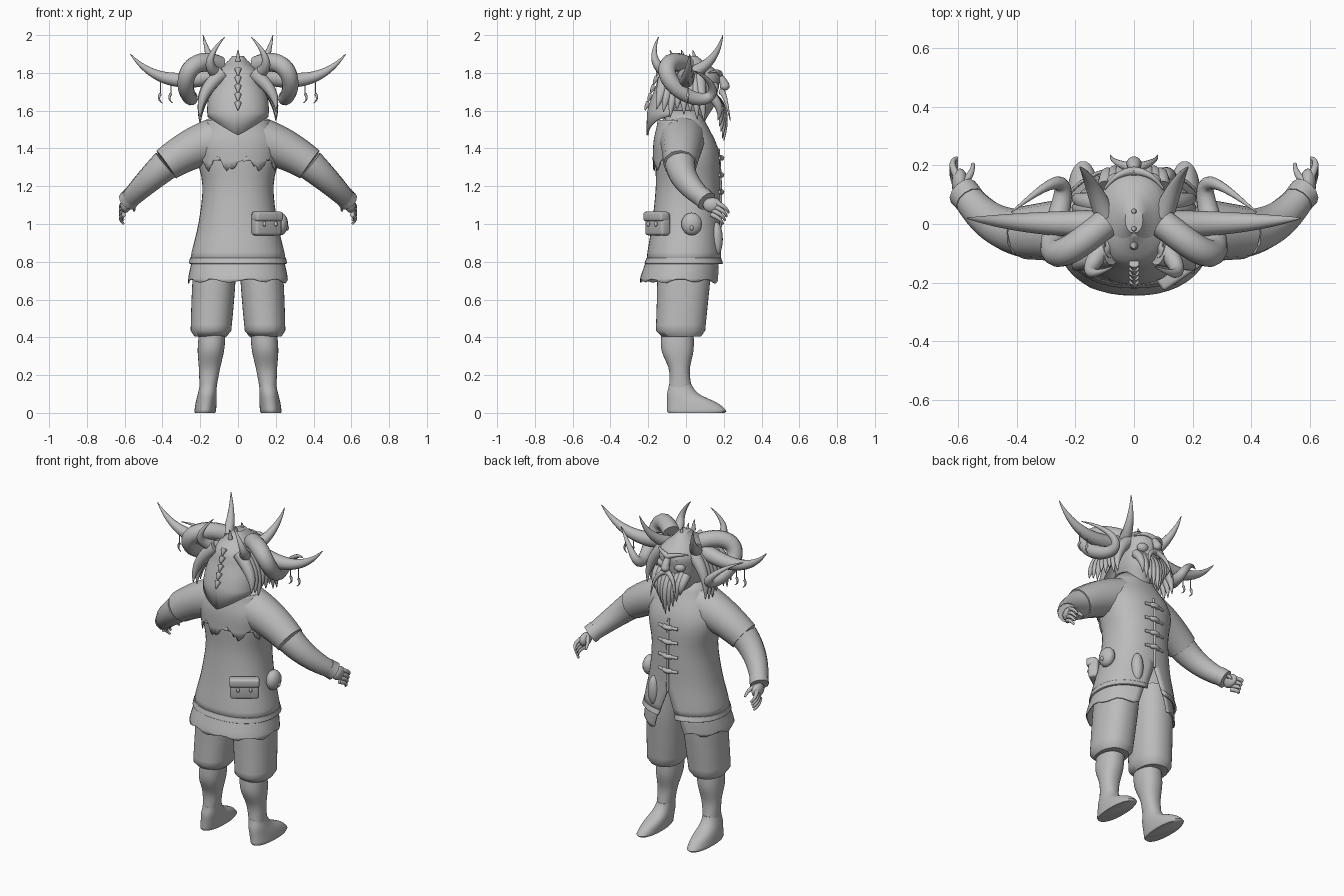
import bpy, bmesh, math, random
from mathutils import Vector

random.seed(4)
if "Cube" in bpy.data.objects:
    bpy.data.objects.remove(bpy.data.objects["Cube"], do_unlink=True)

shade = (.5, .5, .5, 1)
grey = bpy.data.materials.new("plain grey")
grey.use_nodes = True
grey.diffuse_color = shade
grey.node_tree.nodes["Principled BSDF"].inputs["Base Color"].default_value = shade


def finish(ob):
    ob.data.materials.clear()
    ob.data.materials.append(grey)
    ob.data.shade_smooth()
    ob.data.set_sharp_from_angle(angle=math.radians(50))
    return ob


def from_bmesh(name, bm):
    bmesh.ops.recalc_face_normals(bm, faces=bm.faces)
    mesh = bpy.data.meshes.new(name)
    bm.to_mesh(mesh)
    bm.free()
    ob = bpy.data.objects.new(name, mesh)
    bpy.context.collection.objects.link(ob)
    return finish(ob)


def mix(pair, t):
    return pair[0] + (pair[1] - pair[0]) * t


def spline(values, t):
    """Smooth curve through evenly spaced values."""
    last = len(values) - 1
    i = min(int(t * last), last - 1)
    u = t * last - i
    a, b, c, d = (values[min(max(k, 0), last)] for k in range(i - 1, i + 3))
    ease = u * u * (3 - 2 * u)
    return mix((b, c), ease) + u * (1 - u) * ((1 - u) * (c - a) - u * (d - b)) / 2


def rounded(value):
    """Slightly boxy version of a sine or cosine."""
    return math.copysign(abs(value) ** .9, value)


def loft(name, heights, width, back, front, centre=(0, 0), gap=(0, 0),
         side=1, hem=None, tuck=1, thick=0):
    """Stack of oval rings; a gap angle leaves them open at the front."""
    bm = bmesh.new()
    rings, steps, segs = [], 16, 40
    for n in range(steps + 1):
        t = n / steps
        scale = 1 if n else tuck
        half, rear, fore = (spline(v, t) * scale for v in (width, back, front))
        opening = max(mix(gap, t), 0)
        ring = []
        for k in range(segs + 1):
            turn = opening + 2 * (math.pi - opening) * k / segs
            x = mix(centre, t) + half * rounded(math.sin(turn))
            y = (fore - rear) / 2 + (fore + rear) / 2 * rounded(math.cos(turn))
            drop = hem(turn) if hem and not n else 0
            ring.append(bm.verts.new((side * x, y, mix(heights, t) + drop)))
        rings.append(ring)
    for low, high in zip(rings, rings[1:]):
        for k in range(segs):
            bm.faces.new((low[k], low[k + 1], high[k + 1], high[k]))
    if not thick:
        for ring in (rings[0], rings[-1]):
            bm.faces.new(ring[:-1])
    bmesh.ops.remove_doubles(bm, verts=bm.verts, dist=.0003)
    ob = from_bmesh(name, bm)
    if thick:
        ob.modifiers.new("cloth thickness", "SOLIDIFY").thickness = thick


def arc(start, pull, end):
    """Curved path from start to end, drawn towards the pull point."""
    a, b, c = Vector(start), Vector(pull), Vector(end)
    return lambda t: a.lerp(b, t).lerp(b.lerp(c, t), t)


def taper(start, end=.002, power=1):
    return lambda t: mix((start, end), t ** power)


def tube(name, path, radius, side=1, steps=20):
    curve = bpy.data.curves.new(name, "CURVE")
    curve.dimensions = "3D"
    curve.bevel_depth = 1
    curve.bevel_resolution = 4
    curve.use_fill_caps = True
    line = curve.splines.new("POLY")
    line.points.add(steps)
    for k, point in enumerate(line.points):
        x, y, z = path(k / steps)
        point.co = (side * x, y, z, 1)
        point.radius = radius(k / steps)
    ob = bpy.data.objects.new(name, curve)
    bpy.context.collection.objects.link(ob)
    bpy.ops.object.select_all(action="DESELECT")
    bpy.context.view_layer.objects.active = ob
    ob.select_set(True)
    bpy.ops.object.convert(target="MESH")
    finish(bpy.context.view_layer.objects.active)


def ball(name, place, size, side=1):
    bm = bmesh.new()
    bmesh.ops.create_uvsphere(bm, u_segments=16, v_segments=10, radius=1)
    ob = from_bmesh(name, bm)
    ob.location, ob.scale = place, size
    ob.location.x *= side


def box(name, place, size):
    bm = bmesh.new()
    bmesh.ops.create_cube(bm, size=1)
    bmesh.ops.scale(bm, vec=size, verts=bm.verts)
    bmesh.ops.bevel(bm, geom=bm.edges[:], offset=min(size) / 4, segments=3,
                    profile=.5, affect="EDGES")
    ob = from_bmesh(name, bm)
    ob.location, ob.rotation_euler.z = place, .6


def ragged(depth):
    return lambda turn: depth * (math.sin(9 * turn) + random.uniform(-.4, .4))


def hood_point(turn):
    return -.1 * (1 - abs(math.sin(turn)))


def curl(t):
    """Path of a horn that winds once round and flicks outwards."""
    turn = 2 * math.pi * t
    return (.1 + .32 * t + .08 * math.sin(turn), .04 * t - .11 * math.sin(turn),
            1.75 + .11 * (1 - t / 3) * math.cos(turn - .6))


# Coat, underskirt and torn shoulder mantle
loft("coat", (.8, 1.6), [.255, .21, .188, .215, .115], [.21, .18, .16, .16, .1],
     [.19, .18, .18, .17, .08], gap=(.2, -.8), thick=.012)
loft("coat_hem", (.79, .82), [.26, .255], [.22, .21], [.2, .19], gap=(.2, .17), thick=.012)
loft("underskirt", (.7, .86), [.265, .25, .23], [.245, .22, .19], [.18, .18, .17],
     gap=(.35, .2), hem=ragged(.012), thick=.006)
loft("torn_mantle", (1.32, 1.55), [.21, .22, .17], [.175, .172, .15], [.15, .14, .1],
     gap=(1.9, 1.7), hem=ragged(.035), thick=.005)
tube("coat_seam", arc((0, .18, .95), (0, .19, 1.2), (0, .17, 1.4)), taper(.008, .008))
for row in range(4):
    height = 1.08 + .09 * row
    for part, reach, thick in (("toggle_loop", .065, .009), ("toggle_peg", .025, .014)):
        y = .165 + thick
        tube(part, arc((-reach, y, height), (0, y + .02, height), (reach, y, height)),
             taper(thick, thick))

# Belt pouches
box("back_pouch", (.15, -.15, 1), (.165, .06, .12))
box("back_pouch_flap", (.155, -.158, 1.04), (.17, .06, .05))
for n in (-1, 1):
    ball("pouch_button", (.17 + .03 * n, -.18 + .02 * n, 1), (.009, .009, .014))
ball("side_pouch", (.225, .03, 1), (.04, .055, .06))
ball("side_pouch_knot", (.26, .03, .98), (.01, .01, .014))
ball("front_pouch", (.11, .16, .92), (.035, .035, .09))

shoulder, elbow, wrist = (.1, -.02, 1.445), (.38, -.03, 1.315), (.575, .1, 1.13)
for side, tag in ((1, "left_"), (-1, "right_")):
    # Arms and hands
    tube(tag + "upper_sleeve", arc(shoulder, (.24, -.02, 1.415), elbow), taper(.125, .09), side)
    tube(tag + "lower_sleeve", arc(elbow, (.49, -.02, 1.22), wrist), taper(.083, .05), side)
    tube(tag + "cuff", arc((.56, .08, 1.15), wrist, (.585, .11, 1.12)), taper(.053, .055), side)
    ball(tag + "palm", (.595, .14, 1.1), (.028, .05, .04), side)
    for n in range(4):
        y, z = .165 - .01 * n, 1.11 - .02 * n
        tube(tag + "finger", arc((.605, y, z), (.635, y + .05, z - .02), (.605, y + .06, z - .05)),
             taper(.014, .006), side)
    tube(tag + "thumb", arc((.585, .14, 1.12), (.55, .17, 1.11), (.55, .205, 1.07)),
         taper(.016, .006), side)

    # Breeches, stockings and feet
    loft(tag + "breeches", (.405, .9), [.107, .112, .114, .11], [.16, .155, .15, .13],
         [.1, .115, .13, .13], centre=(.145, .115), side=side, tuck=.8)
    loft(tag + "stocking", (.12, .44), [.045, .055, .07, .07], [.09, .09, .13, .13],
         [.03, .02, .04, .04], centre=(.16, .135), side=side)
    loft(tag + "foot", (0, .15), [.057, .056, .05, .045], [.1, .1, .1, .09],
         [.22, .17, .07, .03], centre=(.175, .157), side=side, tuck=.93)

    # Four horns on each side
    tube(tag + "long_horn", arc((.1, 0, 1.8), (.4, 0, 1.69), (.57, .02, 1.9)),
         taper(.047, power=1.7), side, 30)
    tube(tag + "curled_horn", curl, taper(.05, power=2), side, 50)
    tube(tag + "front_horn", arc((.1, .03, 1.8), (.15, .16, 1.85), (.185, .195, 2)),
         taper(.036, power=1.3), side)
    tube(tag + "back_horn", arc((.08, -.05, 1.78), (.22, -.22, 1.83), (.07, -.145, 1.99)),
         taper(.036, power=1.3), side)
    for x in (.355, .41):
        tube(tag + "horn_cord", arc((x, .01, 1.76), (x, .01, 1.72), (x, .01, 1.68)),
             taper(.003, .003), side)
        tube(tag + "horn_charm", arc((x, .01, 1.69), (x + .02, .01, 1.66), (x - .01, .01, 1.64)),
             taper(.008), side)

    # Hair hanging down the sides
    for n in range(8):
        y = -.13 + .03 * n
        tip = random.uniform(1.53, 1.61)
        tube(tag + "hair_lock", arc((.08, y * .8, 1.8), (.21, y, 1.7), (.2, y * 1.2, tip)),
             taper(.037, power=2), side)

    # Eyes, cheeks, brows and moustache
    ball(tag + "eye", (.045, .155, 1.775), (.018, .016, .013), side)
    ball(tag + "cheek", (.058, .145, 1.725), (.035, .03, .028), side)
    tube(tag + "brow", arc((0, .18, 1.79), (.06, .18, 1.82), (.1, .12, 1.8)),
         taper(.016, .004), side)
    tube(tag + "moustache", arc((0, .19, 1.7), (.08, .21, 1.68), (.08, .235, 1.545)),
         taper(.018), side)

# Head, nose and beard
loft("head", (1.54, 1.89), [.075, .105, .12, .115, .03], [.09, .1, .12, .12, .03],
     [.1, .15, .17, .17, .06])
tube("nose", arc((0, .16, 1.8), (0, .2, 1.76), (0, .205, 1.73)), taper(.014, .026))
ball("nose_tip", (0, .205, 1.73), (.026, .026, .024))
for n in range(-4, 5):
    x, sink = .024 * n, .008 * abs(n)
    tip = 1.42 + 4 * sink + random.uniform(0, .02)
    tube("beard_lock", arc((x, .13, 1.68), (x, .23 - sink, 1.62), (x * .8, .2 - sink, tip)),
         taper(.026, power=2))

# Pointed hood down the back, with crest plates and spikes
loft("hood", (1.57, 1.89), [.165, .16, .14, .11, .01], [.21, .19, .16, .13, .03],
     [.1, .1, .11, .12, .03], gap=(1.8, .4), hem=hood_point, thick=.012)
for n in range(5):
    y, z = -.195 + .015 * n, 1.62 + .045 * n
    tube("crest_plate", arc((0, y, z + .02), (0, y - .02, z), (0, y - .02, z - .02)), taper(.018))
for n in range(3):
    y = .06 * n - .075
    tube("crest_spike", arc((0, y, 1.86), (0, y, 1.9), (0, y - .01, 1.92)), taper(.014))
